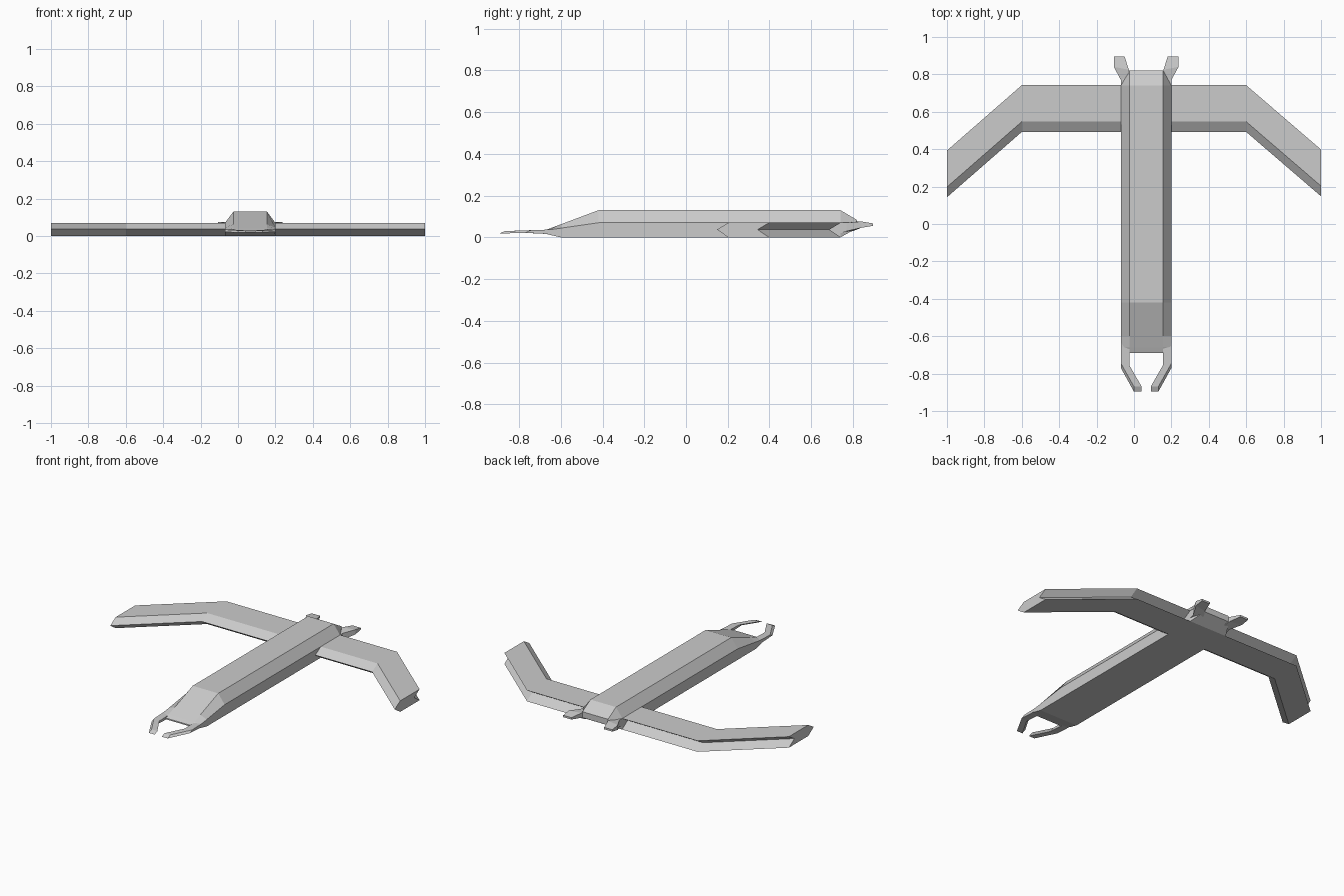
import bpy, bmesh

if "Cube" in bpy.data.objects:
    bpy.data.objects.remove(bpy.data.objects["Cube"])

CX = 0.065  # the body sits slightly off the wing's centre


def loft(name, rings, x=0.0, mirror=False):
    """Skin equal-length rings of points, cap both ends, optionally mirror in local x."""
    bm = bmesh.new()
    vs = [[bm.verts.new(p) for p in ring] for ring in rings]
    n = len(vs[0])
    for a, b in zip(vs, vs[1:]):
        for i in range(n):
            j = (i + 1) % n
            bm.faces.new((a[i], a[j], b[j], b[i]))
    bm.faces.new(vs[0])
    bm.faces.new(vs[-1])
    bmesh.ops.recalc_face_normals(bm, faces=bm.faces)
    mesh = bpy.data.meshes.new(name)
    bm.to_mesh(mesh)
    bm.free()
    ob = bpy.data.objects.new(name, mesh)
    ob.location.x = x
    bpy.context.collection.objects.link(ob)
    if mirror:
        ob.modifiers.new("Mirror", 'MIRROR')
    return ob


# fuselage: y, bottom z, shoulder z, top z, lower half width, top half width
def body_ring(y, z0, z1, z2, w, wt):
    return [(-w, y, z0), (w, y, z0), (w, y, z1), (wt, y, z2), (-wt, y, z2), (-w, y, z1)]


loft("fuselage", [body_ring(*s) for s in (
    (-0.69, 0.02, 0.024, 0.028, 0.09, 0.088),
    (-0.66, 0.014, 0.035, 0.04, 0.135, 0.09),
    (-0.60, 0.0, 0.044, 0.0625, 0.135, 0.09),
    (-0.42, 0.0, 0.07, 0.13, 0.135, 0.09),
    (0.74, 0.0, 0.07, 0.13, 0.135, 0.09),
    (0.82, 0.045, 0.065, 0.083, 0.092, 0.09))], CX)

# wing: chevron section with pointed front and grooved back, swept at the tips
SECTION = [(-0.25, 0.037), (-0.195, 0.07), (0.0, 0.07), (-0.055, 0.037), (0.0, 0.0), (-0.195, 0.0)]
loft("wing", [[(x, y + dy, z) for dy, z in SECTION]
              for x, y in ((-1, 0.393), (-0.6, 0.742), (0.6, 0.742), (1, 0.398))])


# flat arm section: outer and inner points, top and bottom z, forward shift of the underside
def arm_ring(xo, yo, xi, yi, zt, zb, shift=0.0):
    return [(xo, yo, zt), (xi, yi, zt), (xi, yi - shift, zb), (xo, yo - shift, zb)]


# front claws
loft("front_claw", [arm_ring(*s) for s in (
    (0.135, -0.62, 0.09, -0.62, 0.04, 0.008),
    (0.135, -0.66, 0.09, -0.66, 0.037, 0.016),
    (0.135, -0.745, 0.09, -0.755, 0.034, 0.022, 0.025),
    (0.066, -0.868, 0.025, -0.868, 0.03, 0.018, 0.027))], CX, True)

# tail fins
loft("tail_fin", [arm_ring(*s) for s in (
    (0.135, 0.74, 0.08, 0.74, 0.07, 0.02),
    (0.135, 0.77, 0.08, 0.80, 0.07, 0.03),
    (0.173, 0.84, 0.093, 0.825, 0.076, 0.046),
    (0.173, 0.895, 0.115, 0.895, 0.067, 0.055))], CX, True)
